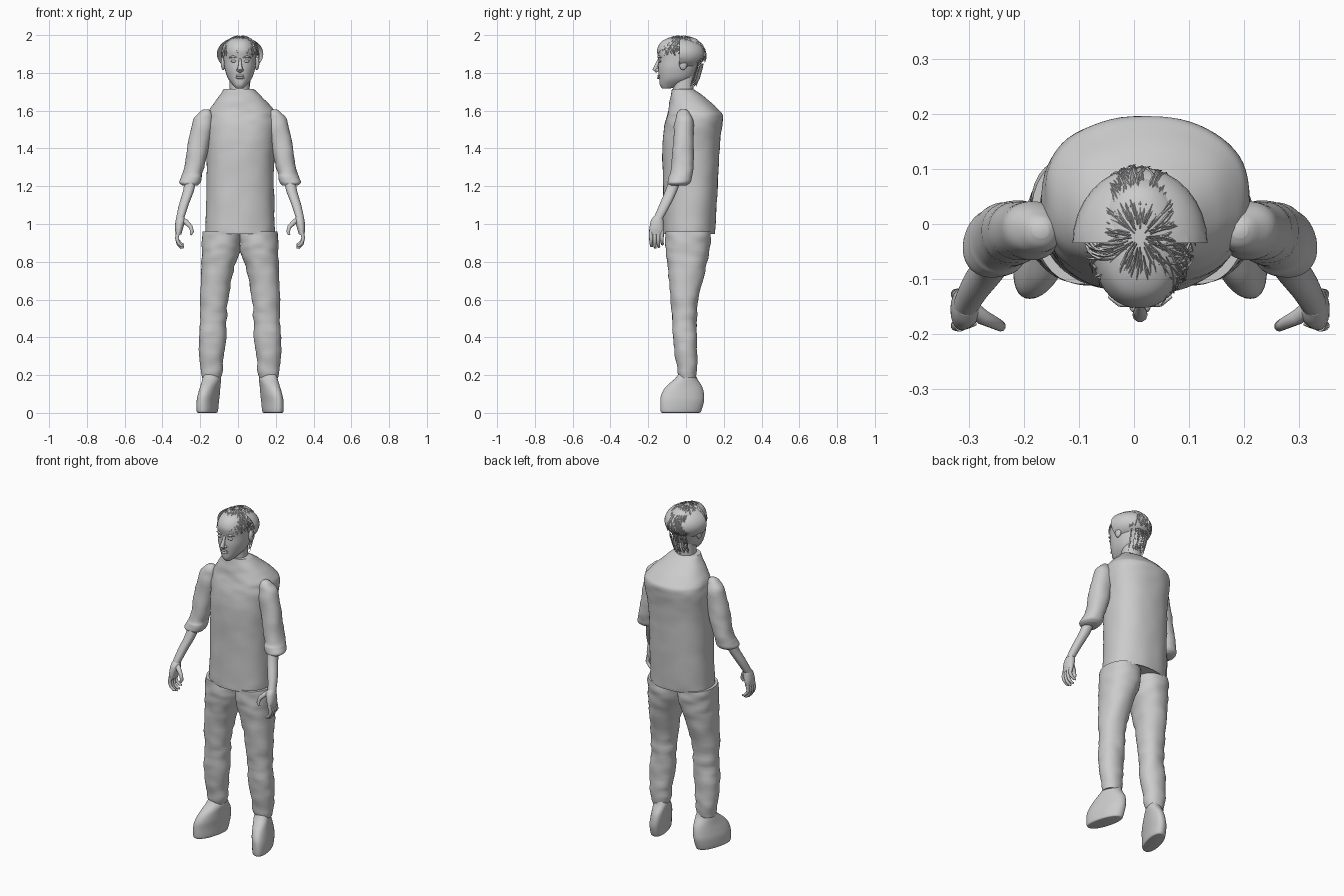
import bpy, bmesh, math, random
from mathutils import Vector, noise

random.seed(4)
MID = 0.011  # mirror plane of the figure

cube = bpy.data.objects.get("Cube")
if cube:
    bpy.data.objects.remove(cube, do_unlink=True)

grey = bpy.data.materials.new("plain grey")
grey.use_nodes = True
colour = (0.6, 0.6, 0.6, 1)
grey.diffuse_color = colour
grey.node_tree.nodes["Principled BSDF"].inputs["Base Color"].default_value = colour


def flip(x, side):
    """Right-hand x for side 1, mirrored to the left for side -1."""
    return MID + side * (x - MID)


def finish(obj, angle=50):
    bpy.ops.object.select_all(action='DESELECT')
    obj.select_set(True)
    bpy.context.view_layer.objects.active = obj
    if obj.type == 'CURVE':
        bpy.ops.object.convert(target='MESH')
        obj = bpy.context.object
    bpy.ops.object.shade_smooth_by_angle(angle=math.radians(angle))
    return obj


def add_bmesh(name, bm, angle=50):
    bmesh.ops.recalc_face_normals(bm, faces=bm.faces[:])
    mesh = bpy.data.meshes.new(name)
    bm.to_mesh(mesh)
    bm.free()
    mesh.materials.append(grey)
    obj = bpy.data.objects.new(name, mesh)
    bpy.context.collection.objects.link(obj)
    return finish(obj, angle)


def spline(rows, steps):
    """Catmull-Rom interpolation through rows of numbers."""
    out = []
    for i in range(len(rows) - 1):
        a, b = rows[max(i - 1, 0)], rows[i]
        c, d = rows[i + 1], rows[min(i + 2, len(rows) - 1)]
        for k in range(steps):
            t = k / steps
            out.append([q + t * (r - p) / 2 + t * t * (p - 2.5 * q + 2 * r - s / 2)
                        + t ** 3 * (s - p + 3 * (q - r)) / 2
                        for p, q, r, s in zip(a, b, c, d)])
    return out + [rows[-1]]


def loft(name, rows, side=1, power=2.2, skew=0, wrinkle=0, sides=40, steps=5):
    """Skin of rounded sections; each row is z, x min, x max, y min, y max."""
    bm = bmesh.new()
    rings = []
    for z, x0, x1, y0, y1 in spline(rows, steps):
        ring = []
        for k in range(sides):
            a = math.tau * k / sides
            c, s = math.cos(a), math.sin(a)
            u = math.copysign(abs(c) ** (2 / power), c)
            v = math.copysign(abs(s) ** (2 / power), s)
            x = (x0 + x1) / 2 + u * (x1 - x0) / 2 + skew * v * (y1 - y0) / 2
            y = (y0 + y1) / 2 + v * (y1 - y0) / 2
            bump = wrinkle * noise.noise(Vector((x, y, z * 2)) * 12)
            ring.append(bm.verts.new((flip(x + u * bump, side), y + v * bump, z)))
        rings.append(ring)
    for low, high in zip(rings, rings[1:]):
        for k in range(sides):
            n = (k + 1) % sides
            bm.faces.new((low[k], low[n], high[n], high[k]))
    bm.faces.new(rings[0])
    bm.faces.new(rings[-1])
    return add_bmesh(name, bm)


def tubes(name, paths, radii, side=1, resolution=3):
    """Tapered round strands, all in one object."""
    data = bpy.data.curves.new(name, 'CURVE')
    data.dimensions = '3D'
    data.bevel_depth = 1
    data.bevel_resolution = resolution
    data.use_fill_caps = True
    for path in paths:
        line = data.splines.new('POLY')
        line.points.add(len(path) - 1)
        for point, (x, y, z), r in zip(line.points, path, radii):
            point.co = (flip(x, side), y, z, 1)
            point.radius = r
    data.materials.append(grey)
    obj = bpy.data.objects.new(name, data)
    bpy.context.collection.objects.link(obj)
    return finish(obj)


def ball(name, centre, radii, side=1, cut_front=False):
    bm = bmesh.new()
    bmesh.ops.create_uvsphere(bm, u_segments=32, v_segments=20, radius=1)
    if cut_front:
        bmesh.ops.bisect_plane(bm, geom=bm.verts[:] + bm.edges[:] + bm.faces[:],
                               plane_co=(0, 0, 0), plane_no=(0, -1, 0), clear_outer=True)
    x, y, z = centre
    for v in bm.verts:
        v.co = Vector((flip(x, side), y, z)) + Vector(p * r for p, r in zip(v.co, radii))
    return add_bmesh(name, bm)


# Shirt body with sloping shoulders
loft("shirt", [
    (0.955, -0.17, 0.19, -0.12, 0.15), (0.97, -0.172, 0.194, -0.122, 0.154),
    (1.2, -0.167, 0.19, -0.122, 0.168), (1.4, -0.165, 0.195, -0.125, 0.178),
    (1.52, -0.168, 0.208, -0.115, 0.192), (1.57, -0.165, 0.208, -0.102, 0.196),
    (1.6, -0.155, 0.195, -0.095, 0.175), (1.65, -0.12, 0.15, -0.086, 0.125),
    (1.715, -0.075, 0.085, -0.075, 0.04)], power=2.3, wrinkle=0.004, sides=64)

# Neck and head
loft("neck", [(1.64, -0.05, 0.066, -0.07, 0.04), (1.72, -0.045, 0.061, -0.068, 0.04),
              (1.82, -0.045, 0.061, -0.07, 0.045)])
loft("head", [
    (1.717, -0.01, 0.028, -0.125, -0.085), (1.735, -0.027, 0.045, -0.138, -0.03),
    (1.77, -0.053, 0.073, -0.142, 0.03), (1.82, -0.07, 0.09, -0.147, 0.06),
    (1.87, -0.076, 0.096, -0.146, 0.08), (1.92, -0.076, 0.096, -0.153, 0.09),
    (1.96, -0.062, 0.082, -0.135, 0.075), (1.982, -0.035, 0.055, -0.1, 0.05),
    (1.99, -0.005, 0.025, -0.06, 0.01)])
tubes("nose", [[(MID, -0.142, 1.875), (MID, -0.154, 1.845), (MID, -0.165, 1.82),
                (MID, -0.15, 1.806)]], [0.006, 0.009, 0.014, 0.009])
for name, z, r in (("upper_lip", 1.785, 0.005), ("lower_lip", 1.774, 0.006)):
    tubes(name, [[(MID + x, -0.147 + 6 * x * x, z) for x in (-0.024, -0.012, 0, 0.012, 0.024)]],
          [0.002, r, r, r, 0.002])
for side, label in ((1, "right"), (-1, "left")):
    ball(label + "_eye", (-0.023, -0.138, 1.862), (0.016, 0.008, 0.007), side)
    tubes(label + "_brow", [[(-0.046, -0.132, 1.88), (-0.026, -0.145, 1.887),
                             (-0.006, -0.148, 1.88)]], [0.003, 0.006, 0.003], side)
    ball(label + "_nostril", (0, -0.151, 1.815), (0.008, 0.01, 0.008), side)
    ball(label + "_ear", (-0.078, -0.015, 1.85), (0.013, 0.022, 0.035), side)

# Hair: half shell behind the face and loose strands radiating from the crown
ball("hair_shell", (MID, -0.035, 1.9), (0.123, 0.138, 0.09), cut_front=True)
strands = []
for k in range(260):
    turn = random.uniform(0, math.tau)
    back = math.sin(turn)
    reach = 1.05 + 0.55 * max(back, 0) + 0.35 * abs(math.cos(turn)) + random.uniform(-0.2, 0.2)
    start = random.uniform(0.1, 0.75)
    drift = random.uniform(-0.7, 0.7)
    lift = random.uniform(0.97, 1.03)
    path = []
    for j in range(6):
        t = j / 5
        dip = start + (reach - start) * t
        a = turn + drift * (t - 0.5)
        path.append((MID + 0.1 * lift * math.sin(dip) * math.cos(a),
                     -0.025 + 0.13 * lift * math.sin(dip) * math.sin(a),
                     1.885 + 0.111 * lift * math.cos(dip)))
    strands.append(path)
# Nape strands hanging under the shell
for k in range(30):
    x = random.uniform(-0.06, 0.06)
    y = 0.085 - 9 * x * x
    strands.append([(MID + x, y + 0.008, 1.85), (MID + x, y, 1.82), (MID + x * 0.95, y - 0.008, 1.795),
                    (MID + x * 0.9, y - 0.015, 1.77), (MID + x * 0.9, y - 0.022, 1.755),
                    (MID + x * 0.85, y - 0.03, random.uniform(1.725, 1.75))])
tubes("hair_strands", strands, [0.001, 0.002, 0.003, 0.003, 0.002, 0.001], resolution=0)

for side, label in ((1, "right"), (-1, "left")):
    # Sleeve with rolled cuff
    loft(label + "_sleeve", [
        (1.607, -0.185, -0.155, -0.025, 0.0), (1.59, -0.205, -0.14, -0.045, 0.02),
        (1.54, -0.24, -0.13, -0.06, 0.04), (1.4, -0.268, -0.155, -0.07, 0.042),
        (1.28, -0.29, -0.185, -0.08, 0.035), (1.25, -0.3, -0.19, -0.092, 0.032),
        (1.22, -0.31, -0.198, -0.1, 0.025), (1.205, -0.295, -0.21, -0.09, 0.005)],
        side, wrinkle=0.006)
    # Bare forearm and palm
    loft(label + "_forearm", [
        (1.25, -0.28, -0.22, -0.085, -0.025), (1.18, -0.29, -0.232, -0.108, -0.045),
        (1.1, -0.313, -0.262, -0.142, -0.083), (1.03, -0.328, -0.285, -0.172, -0.122)], side)
    loft(label + "_palm", [
        (1.045, -0.322, -0.288, -0.165, -0.125), (1.02, -0.33, -0.28, -0.185, -0.12),
        (0.98, -0.334, -0.29, -0.193, -0.118), (0.945, -0.33, -0.3, -0.193, -0.122)], side)
    # Curled fingers and thumb
    fingers = []
    for k in range(4):
        y = -0.185 + 0.019 * k
        drop = (0.0, 0.008, 0.004, -0.01)[k]
        fingers.append([(-0.316, y, 0.96), (-0.324, y, 0.925), (-0.316, y, 0.9 - drop),
                        (-0.3, y + 0.003, 0.884 - drop), (-0.288, y + 0.005, 0.882 - drop)])
    tubes(label + "_fingers", fingers, [0.011, 0.01, 0.009, 0.008, 0.005], side)
    tubes(label + "_thumb", [[(-0.3, -0.15, 1.025), (-0.275, -0.17, 1.01), (-0.25, -0.182, 0.985),
                              (-0.243, -0.186, 0.96), (-0.25, -0.187, 0.942)]],
          [0.015, 0.014, 0.011, 0.01, 0.006], side)
    # Trouser leg
    loft(label + "_trouser_leg", [
        (0.96, -0.186, 0.011, -0.108, 0.135), (0.9, -0.19, 0.014, -0.11, 0.13),
        (0.85, -0.192, 0.008, -0.108, 0.122), (0.75, -0.196, -0.025, -0.095, 0.1),
        (0.6, -0.2, -0.052, -0.08, 0.066), (0.5, -0.198, -0.06, -0.072, 0.058),
        (0.4, -0.208, -0.064, -0.072, 0.058), (0.3, -0.203, -0.075, -0.058, 0.058),
        (0.21, -0.193, -0.083, -0.045, 0.057), (0.185, -0.188, -0.09, -0.038, 0.05)],
        side, wrinkle=0.007)
    # Shoe, toe turned outward
    loft(label + "_shoe", [
        (0.0, -0.2, -0.125, -0.122, 0.068), (0.008, -0.21, -0.115, -0.134, 0.08),
        (0.06, -0.21, -0.11, -0.136, 0.095), (0.1, -0.203, -0.105, -0.13, 0.095),
        (0.14, -0.193, -0.1, -0.105, 0.085), (0.18, -0.185, -0.092, -0.06, 0.06),
        (0.205, -0.178, -0.098, -0.04, 0.05)], side, skew=0.25)
